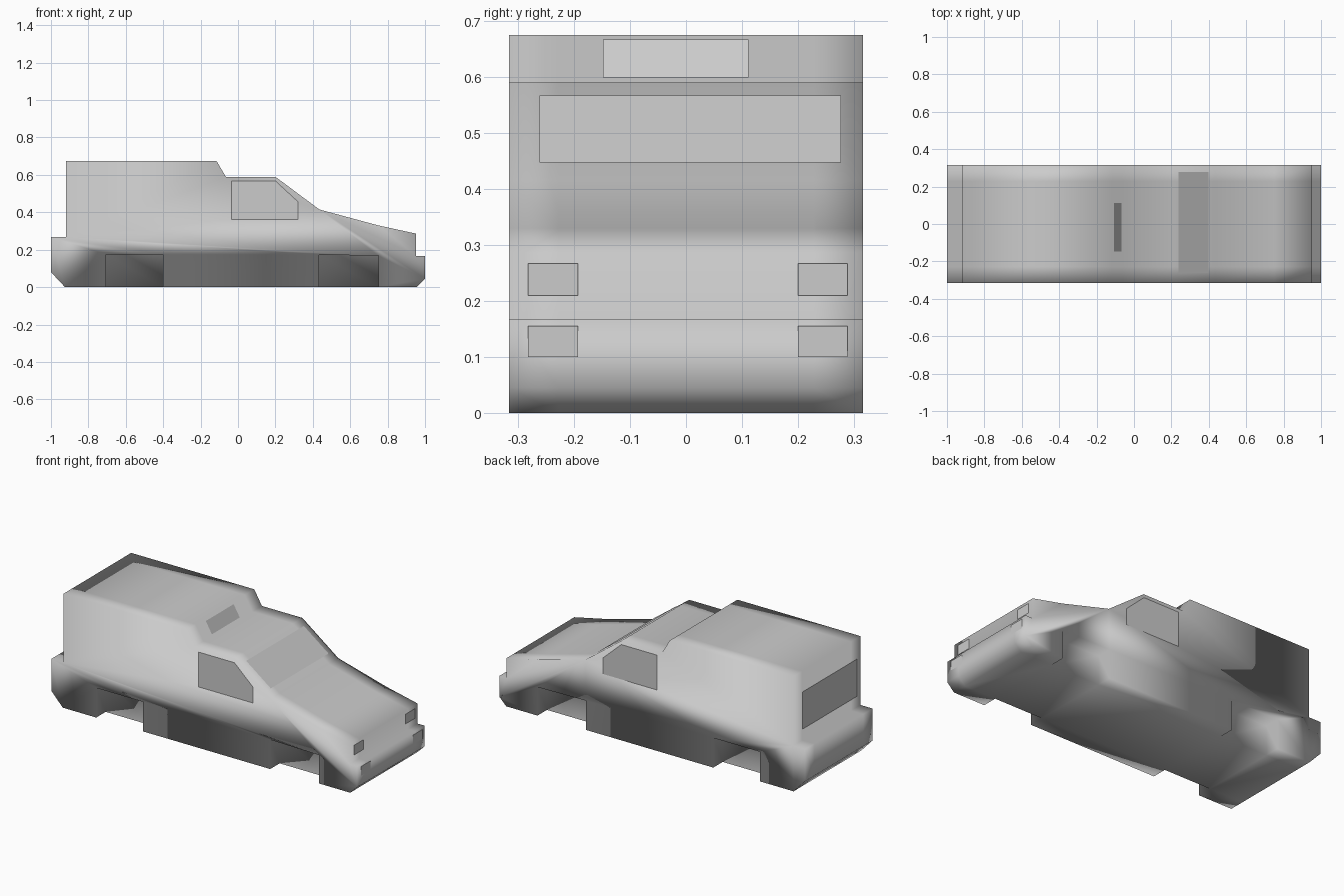
import bpy, bmesh

if "Cube" in bpy.data.objects:
    bpy.data.objects.remove(bpy.data.objects["Cube"])

HALF, INNER = 0.316, 0.228   # body half width, depth where the arch recesses end

# Side profile (x, z); the last flag marks wheel arch roof points
PROFILE = [
    (-1, .08, 0), (-1, .268, 0), (-.92, .268, 0), (-.92, .675, 0),
    (-.115, .675, 0), (-.065, .59, 0), (.2, .59, 0), (.435, .415, 0),
    (.75, .33, 0), (.952, .286, 0), (.952, .167, 0), (1, .167, 0),
    (1, .045, 0), (.955, 0, 0),
    (.75, 0, 0), (.75, .168, 1), (.432, .173, 1), (.432, 0, 0),
    (-.4, 0, 0), (-.4, .175, 1), (-.706, .175, 1), (-.706, 0, 0),
    (-.925, 0, 0)]


def new_object(name, bm, smooth=False):
    mesh = bpy.data.meshes.new(name)
    bm.to_mesh(mesh)
    bm.free()
    for p in mesh.polygons:
        p.use_smooth = smooth
    obj = bpy.data.objects.new(name, mesh)
    bpy.context.collection.objects.link(obj)
    return obj


def panel(name, points):
    bm = bmesh.new()
    bm.faces.new([bm.verts.new(p) for p in points])
    return new_object(name, bm)


def cross_panel(name, x0, z0, x1, z1, y0, y1):
    """Panel across the car, from lower edge (x0, z0) to upper edge (x1, z1)."""
    pts = [(x0, y0, z0), (x0, y1, z0), (x1, y1, z1), (x1, y0, z1)]
    return panel(name, pts if x0 > -.5 else pts[::-1])


# Body: centre slab plus side slabs with recessed wheel arches
bm = bmesh.new()
rows = [[bm.verts.new((x, y, z)) for x, z, _ in PROFILE]
        for y in (-HALF, -INNER, INNER, HALF)]
full = list(range(len(PROFILE)))
core = [i for i in full if not PROFILE[i][2]]
for a, b, loop in ((0, 1, full), (1, 2, core), (2, 3, full)):
    for i, j in zip(loop, loop[1:] + loop[:1]):
        bm.faces.new((rows[a][i], rows[a][j], rows[b][j], rows[b][i]))
for r in (0, 3):
    bm.faces.new(rows[r])
for r in (1, 2):
    for s in (14, 18):
        bm.faces.new(rows[r][s:s + 4])
bmesh.ops.recalc_face_normals(bm, faces=bm.faces[:])
new_object("van_body", bm, smooth=True)

# Side windows
SIDE = [(-.035, .362), (.32, .362), (.32, .457), (.2, .568), (-.035, .568)]
for name, s in (("side_window_front", -1), ("side_window_back", 1)):
    pts = [(x, s * (HALF + .003), z) for x, z in SIDE]
    panel(name, pts if s < 0 else pts[::-1])

# Windscreen, roof step panel and rear window
cross_panel("windscreen", .398, .447, .237, .567, -.262, .277)
cross_panel("roof_step_panel", -.067, .599, -.107, .667, -.148, .112)
cross_panel("rear_window", -.924, .335, -.924, .555, -.277, .232)

# Headlights and bumper lamps
for side, y0, y1 in (("left", -.282, -.193), ("right", .2, .289)):
    cross_panel("headlight_" + side, .956, .21, .956, .267, y0, y1)
    cross_panel("bumper_lamp_" + side, 1.003, .1, 1.003, .155, y0, y1)
